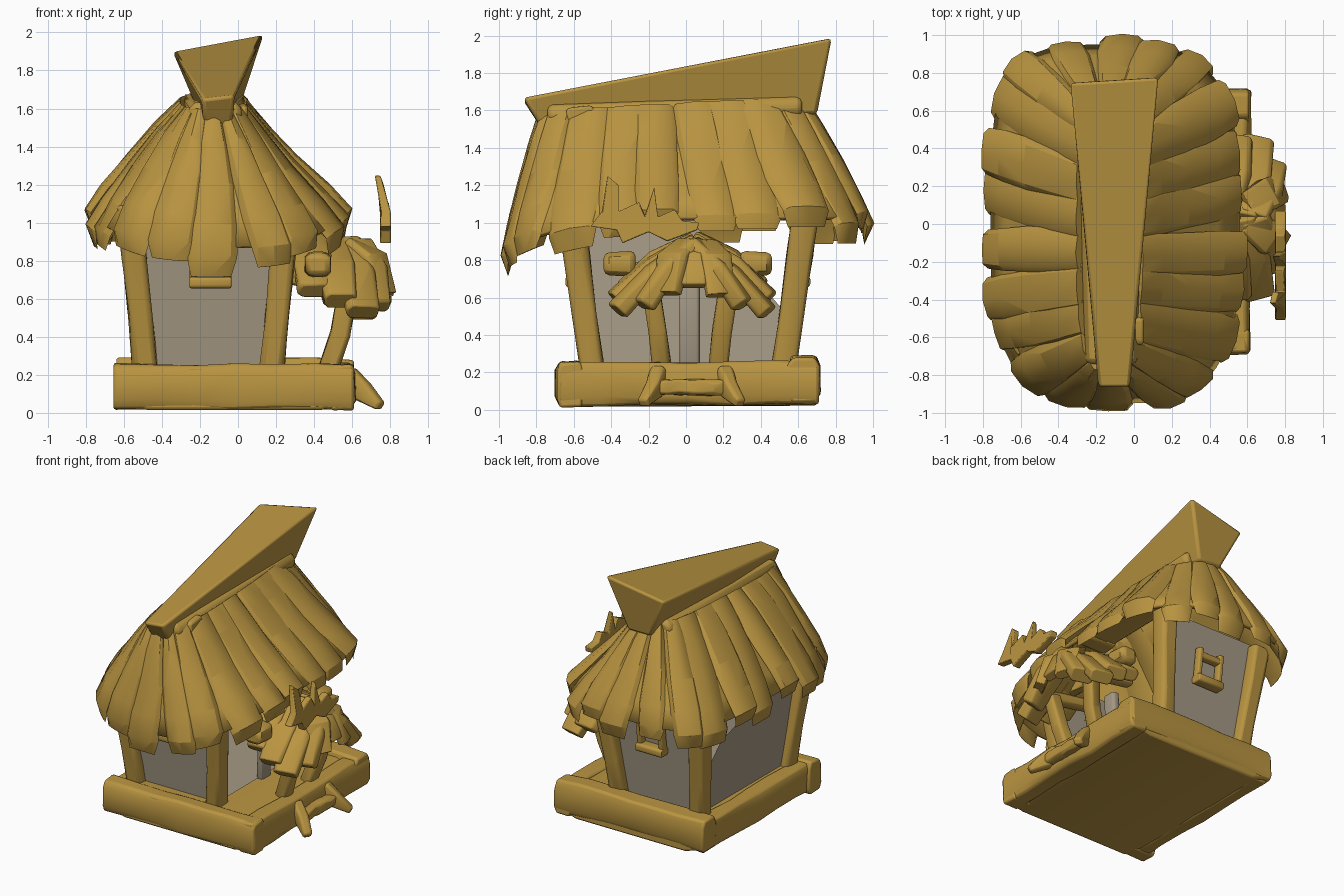
import bpy, bmesh, math, random
from mathutils import Vector as V

if "Cube" in bpy.data.objects:
    bpy.data.objects.remove(bpy.data.objects["Cube"])
random.seed(11)
R = random.uniform

def material(name, c):
    m = bpy.data.materials.new(name)
    m.diffuse_color = (*c, 1)
    m.use_nodes = True
    m.node_tree.nodes["Principled BSDF"].inputs["Base Color"].default_value = m.diffuse_color
    return m

WOOD = material("golden_straw_wood", (0.49, 0.30, 0.053))
WALL = material("grey_plaster", (0.38, 0.32, 0.235))

def make(name, verts, faces, mat=WOOD, bevel=0.015, fix=True):
    me = bpy.data.meshes.new(name)
    me.from_pydata([tuple(v) for v in verts], [], faces)
    if fix:
        bm = bmesh.new()
        bm.from_mesh(me)
        bmesh.ops.recalc_face_normals(bm, faces=bm.faces)
        bm.to_mesh(me)
        bm.free()
    me.materials.append(mat)
    ob = bpy.data.objects.new(name, me)
    bpy.context.collection.objects.link(ob)
    if bevel:
        b = ob.modifiers.new("soft edges", 'BEVEL')
        b.width, b.segments, b.limit_method = bevel, 2, 'ANGLE'
        b.angle_limit = math.radians(40)
    bpy.ops.object.select_all(action='DESELECT')
    ob.select_set(True)
    bpy.context.view_layer.objects.active = ob
    bpy.ops.object.shade_smooth_by_angle(angle=math.radians(50))
    return ob

def beam(name, pts, sizes, up=(0, 0, 1), bevel=0.015, mat=WOOD, wob=0.0):
    """Sweep a chamfered rectangle (width, height) along points."""
    pts = [V(p) for p in pts]
    n, verts = len(pts), []
    for i, p in enumerate(pts):
        d = (pts[min(i + 1, n - 1)] - pts[max(i - 1, 0)]).normalized()
        side = d.cross(V(up)).normalized()
        top = side.cross(d)
        w, h = (s / 2 for s in sizes[i])
        for a, b in ((1, .6), (.75, 1), (-.75, 1), (-1, .6), (-1, -.6), (-.75, -1), (.75, -1), (1, -.6)):
            verts.append(p + side * (w * a + R(-wob, wob)) + top * (h * b + R(-wob, wob)))
    faces = [[i * 8 + k, i * 8 + (k + 1) % 8, i * 8 + 8 + (k + 1) % 8, i * 8 + 8 + k]
             for i in range(n - 1) for k in range(8)]
    faces += [list(range(8)), list(range(n * 8 - 8, n * 8))]
    return make(name, verts, faces, mat, bevel)

def log(name, a, b, w, h, n=6):
    """Straight rough-hewn beam."""
    a, b = V(a), V(b)
    return beam(name, [a.lerp(b, i / n) for i in range(n + 1)], [(w, h)] * (n + 1), wob=0.008)

# base: floor slab with rough rim logs
beam("floor_slab", [(-.02, -.68, .13), (-.02, .7, .137)], [(1.22, .23)] * 2)
log("base_log_front", (-.655, -.62, .14), (.61, -.62, .135), .15, .235)
log("base_log_back", (-.64, .63, .165), (.61, .63, .165), .17, .24)
log("base_log_left", (-.57, -.66, .135), (-.57, .68, .145), .14, .22)
log("base_log_right", (.54, -.68, .135), (.54, .71, .145), .15, .23)

# step on the right side
for s, tag in ((-1, "front"), (1, "back")):
    beam("step_leg_" + tag, [(.57, .03 + s * .17, .19), (.66, .03 + s * .2, .11), (.75, .03 + s * .26, .035)],
         [(.09, .13), (.08, .11), (.06, .05)])
log("step_board", (.63, -.16, .12), (.63, .21, .12), .1, .08)

# corner posts leaning outwards
for sx, side in ((-1, "left"), (1, "right")):
    for sy, end in ((-1, "front"), (1, "back")):
        pts = [(-.155 + sx * (.33 + .085 * t), .01 + sy * (.51 + .125 * t), .2 + .9 * t) for t in (0, .35, .7, 1)]
        beam("post_%s_%s" % (end, side), pts, [(.13, .13), (.12, .13), (.13, .14), (.14, .14)], up=(0, 1, 0), wob=.006)

# plaster walls front, back and left; the porch side is open
def wx(s, z): return -.155 + s * (.33 + .09 * (z - .2))
def wy(s, z): return .01 + s * (.51 + .12 * (z - .2))
for s, tag in ((-1, "front"), (1, "back")):
    q = [V((wx(k, z), wy(s, z), z)) for k, z in ((-1, .22), (1, .22), (1, 1.12), (-1, 1.12))]
    make("wall_" + tag, q, [[0, 1, 2, 3] if s < 0 else [3, 2, 1, 0]], WALL, 0, False)
left = [(-.5, .22), (-.58, 1.1), (.06, 1.1), (.1, .82), (.34, .74), (.53, .52), (.5, .22)]
make("wall_left", [(wx(-1, z), y, z) for y, z in left], [list(range(7))[::-1]], WALL, 0, False)
make("room_floor", [(-.48, -.5, .257), (.2, -.5, .257), (.2, .52, .257), (-.48, .52, .257)], [[0, 1, 2, 3]], WALL, 0, False)
beam("door_jamb", [(.2, .02, .22), (.22, .02, .72)], [(.11, .06)] * 2, up=(1, 0, 0), mat=WALL)

# small hanging window frames, front and back
for s, tag in ((-1, "front"), (1, "back")):
    y = .01 + s * .6
    for x in (-.235, -.055):
        beam("window_rail_%s" % tag, [(x, y, .68), (x, y + s * .03, .92)], [(.04, .06)] * 2, up=(0, 1, 0), bevel=.008)
    beam("window_sill_" + tag, [(-.255, y + s * .01, .685), (-.035, y + s * .01, .685)], [(.09, .06)] * 2, bevel=.008)
    beam("window_head_" + tag, [(-.25, y + s * .02, .87), (-.04, y + s * .02, .87)], [(.06, .05)] * 2, bevel=.008)

# ---- thatched roof: surface between ridge outline and eave outline ----
def outline(th, a, b, cx=-.1, cy=0):
    c, s = math.cos(th), math.sin(th)
    p = (.5 if c < 0 else .62) if s > 0 else .62
    return V((cx + a * math.copysign(abs(c) ** p, c), cy + b * math.copysign(abs(s) ** p, s), 0))

SAMPLES = [i * math.tau / 2000 for i in range(2001)]
LENGTH = [0]
for i in range(2000):
    LENGTH.append(LENGTH[-1] + (outline(SAMPLES[i + 1], .66, .95) - outline(SAMPLES[i], .66, .95)).length)

def theta(u):  # even spacing along the eave
    target, lo, hi = (u % 1) * LENGTH[-1], 0, 2000
    while hi - lo > 1:
        mid = (lo + hi) // 2
        lo, hi = (mid, hi) if LENGTH[mid] <= target else (lo, mid)
    return SAMPLES[lo] + (target - LENGTH[lo]) / (LENGTH[hi] - LENGTH[lo]) * (SAMPLES[hi] - SAMPLES[lo])

STEPS = ((0, 0), (.27, .2), (.56, .46), (.83, .72), (1, .92), (1.01, 1.04))  # (outward, downward)
def roof(u, k, drop=0):
    th = theta(u)
    top, eave = outline(th, .15, .68, -.13, -.07), outline(th, .66, .95)
    zt = 1.62 + .05 * top.y
    front = max(0, -eave.y / .95) ** 3
    ze = .98 - .17 * front - drop
    h, v = STEPS[k]
    h -= .35 * max(0, math.cos(th)) * max(0, h * (1 - h))  # straighter slope on the porch side
    p = top.lerp(eave, h)
    p.z = zt + (ze - zt) * v
    return p

def normal(u, k):
    a, b = max(k - 1, 0), min(k + 1, 4)
    return (roof(u + .008, k) - roof(u - .008, k)).cross(roof(u, a) - roof(u, b)).normalized()

N = 64
shell = [roof(i / N, k) for i in range(N) for k in range(5)]
faces = [[i * 5 + k, i * 5 + k + 1, (i + 1) % N * 5 + k + 1, (i + 1) % N * 5 + k] for i in range(N) for k in range(4)]
ob = make("roof_shell", shell, faces, bevel=0)
m = ob.modifiers.new("thickness", 'SOLIDIFY')
m.thickness, m.offset = .03, -1

# overlapping thatch bundles all round, uneven in width, length and lift
COUNT = 22
for j in range(COUNT):
    u0 = (j + .5 + R(-.1, .1)) / COUNT
    du = R(.42, .62) / COUNT
    lift, drop, skew = R(-.025, .03), R(-.05, .07), R(-.15, .15) / COUNT
    verts = []
    for k in range(6):
        w = du * (1.2, 1.15, 1.1, 1, .86, .68)[k]
        uc = u0 + skew * k / 5
        for f, o in ((-1, .0), (-.75, .03), (0, .038), (.75, .03), (1, .0), (.6, -.03), (-.6, -.03)):
            u = uc + f * w
            verts.append(roof(u, k, drop) + normal(uc, k) * (o + lift * k / 5 + R(-.005, .005)))
    faces = [[k * 7 + i, k * 7 + (i + 1) % 7, k * 7 + 7 + (i + 1) % 7, k * 7 + 7 + i] for k in range(5) for i in range(7)]
    make("thatch_bundle", verts, faces + [list(range(7)), list(range(35, 42))], bevel=.012)

# tapered ridge beam, wide and high at the back
ridge = [(-.19, -.87, 1.65), (-.02, -.87, 1.67), (-.03, -.77, 1.5), (-.18, -.77, 1.5),
         (-.345, .75, 1.9), (.135, .78, 1.99), (0, .7, 1.58), (-.19, .7, 1.58)]
make("ridge_beam", ridge, [[0, 1, 2, 3], [4, 5, 6, 7], [0, 1, 5, 4], [1, 2, 6, 5], [2, 3, 7, 6], [3, 0, 4, 7]], bevel=.02)
beam("ridge_cap", [(-.12, -.74, 1.57), (-.12, .62, 1.62)], [(.28, .12), (.36, .12)], bevel=.03)
log("ridge_crosspiece", (-.25, -.56, 1.56), (.05, -.56, 1.56), .15, .12, 2)

# ---- porch: posts, cross beam and gabled thatch awning ----
for s, tag in ((-1, "front"), (1, "back")):
    beam("porch_post_" + tag, [(.47, .02 + s * .15, .22), (.54, .02 + s * .17, .42), (.58, .02 + s * .21, .66)],
         [(.1, .1)] * 3, up=(0, 1, 0), wob=.006)
    beam("porch_beam_end_" + tag, [(.42, .01 + s * .28, .78), (.42, .01 + s * .45, .78)], [(.14, .14), (.13, .12)], bevel=.03)
    beam("porch_side_beam_" + tag, [(.24, .02 + s * .22, .72), (.6, .02 + s * .22, .66)], [(.08, .08)] * 2)
    # straw laid down each slope, eaves fanning outwards
    for i, (x, ex, ey, ez) in enumerate(((.38, .4, .37, .64), (.48, .54, .41, .6), (.57, .66, .4, .53), (.63, .72, .27, .57))):
        a, b = V((x, .04, .92 - .1 * (x - .38))), V((ex, .035 + s * ey, ez + R(-.015, .015)))
        mid = a.lerp(b, .55) + V((0, 0, .035))
        beam("awning_bundle_" + tag, [a, mid, b], [(.16, .07), (.21, .1), (.17, .1)], bevel=.025, wob=.008)
log("porch_cross_beam", (.42, -.4, .76), (.42, .42, .76), .07, .07)
for y, z in ((-.1, .62), (.04, .66), (.18, .61)):
    beam("awning_front_bundle", [(.6, .04 + y * .3, .89), (.71, y * .8 + .01, .81), (.77, y, z)],
         [(.14, .06), (.18, .09), (.15, .07)], bevel=.02, wob=.008)

# curved leafy twig floating beside the roof
leaf = [(-.51, .98), (-.45, 1.06), (-.42, 1.25), (-.36, 1.2), (-.36, 1.06), (-.25, 1.11), (-.22, 1.04), (-.17, 1.19),
        (-.15, 1.03), (-.06, 1.07), (-.02, 1.01), (.07, 1.0), (.06, .96), (-.1, .9), (-.2, .95), (-.34, .89), (-.37, .96)]
verts, n = [], len(leaf)
for t in (-.022, .022):
    verts += [(.775 - .5 * max(0, z - 1.06) ** 1.5 + t * (1.3 - 2.5 * max(0, z - 1.0)), y, z) for y, z in leaf]
faces = [[i, (i + 1) % n, n + (i + 1) % n, n + i] for i in range(n)] + [list(range(n)), list(range(n, 2 * n))]
make("leaf_twig", verts, faces, bevel=.006)
